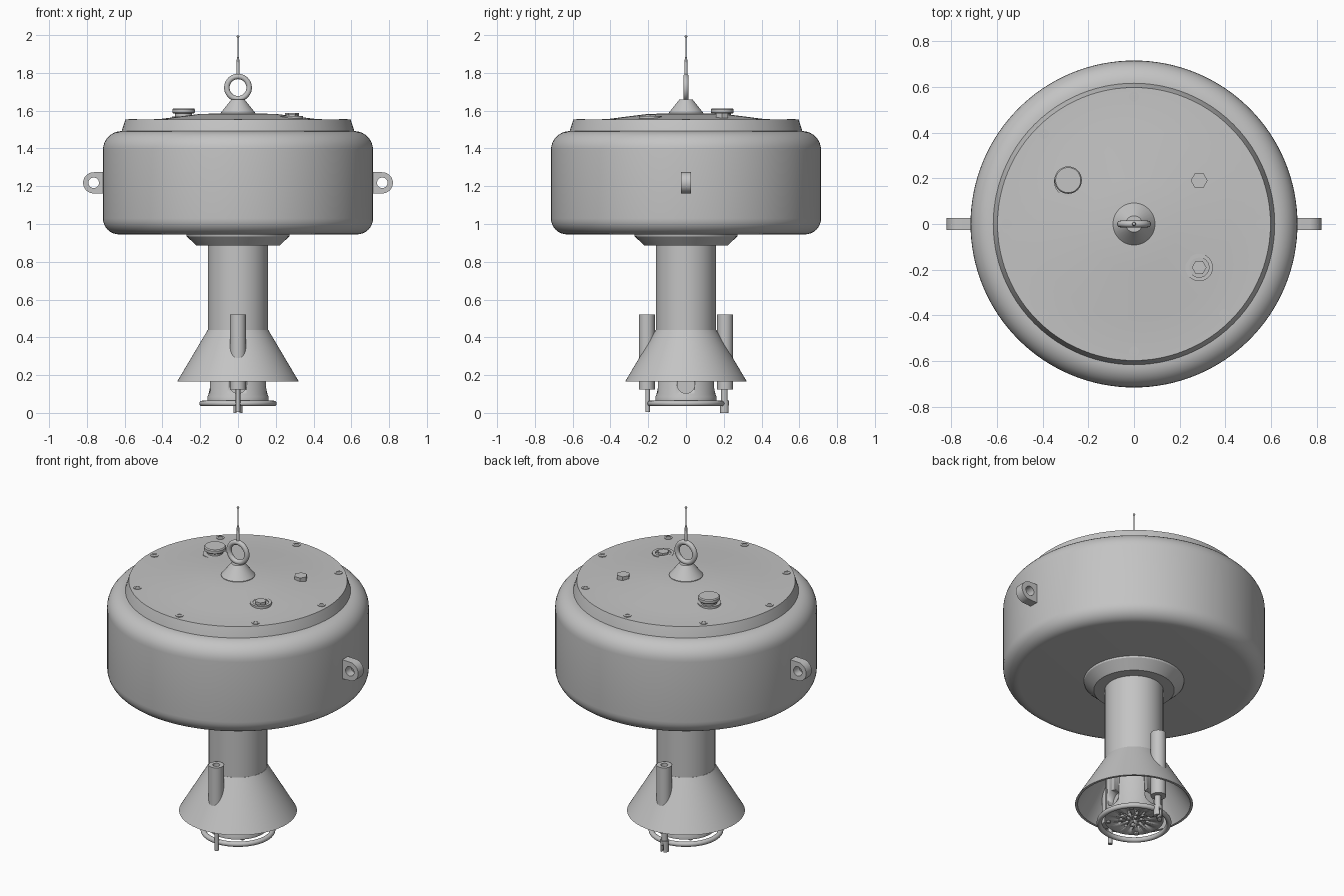
import bpy, bmesh, math
from mathutils import Matrix, Vector

cube = bpy.data.objects.get("Cube")
if cube:
    bpy.data.objects.remove(cube, do_unlink=True)

grey = bpy.data.materials.new("matte_grey")
grey.use_nodes = True
COLOUR = (0.55, 0.55, 0.55, 1)
grey.diffuse_color = COLOUR
grey.node_tree.nodes["Principled BSDF"].inputs["Base Color"].default_value = COLOUR


def finish(name, bm, loc=(0, 0, 0)):
    bmesh.ops.remove_doubles(bm, verts=bm.verts, dist=1e-5)
    bmesh.ops.recalc_face_normals(bm, faces=bm.faces)
    mesh = bpy.data.meshes.new(name)
    bm.to_mesh(mesh)
    bm.free()
    mesh.materials.append(grey)
    obj = bpy.data.objects.new(name, mesh)
    bpy.context.collection.objects.link(obj)
    obj.location = loc
    bpy.ops.object.select_all(action='DESELECT')
    obj.select_set(True)
    bpy.context.view_layer.objects.active = obj
    bpy.ops.object.shade_smooth_by_angle(angle=math.radians(30))
    return obj


def lathe(name, profile, loc=(0, 0, 0), sides=32, closed=False):
    """Turn a (radius, height) profile around the z axis."""
    bm = bmesh.new()
    verts = [bm.verts.new((r, 0, z)) for r, z in profile]
    pairs = list(zip(verts, verts[1:]))
    if closed:
        pairs.append((verts[-1], verts[0]))
    edges = [bm.edges.new(p) for p in pairs]
    bmesh.ops.spin(bm, geom=verts + edges, cent=(0, 0, 0), axis=(0, 0, 1),
                   angle=math.tau, steps=sides, use_duplicate=False)
    return finish(name, bm, loc)


def rod(name, r, z0, z1, loc=(0, 0, 0), sides=24):
    return lathe(name, [(0, z0), (r, z0), (r, z1), (0, z1)], loc, sides)


def pipe(name, r_in, r_out, z0, z1, loc=(0, 0, 0), sides=32):
    return lathe(name, [(r_in, z0), (r_out, z0), (r_out, z1), (r_in, z1)], loc, sides, True)


def arc(cr, cz, rad, a0, a1, steps=8):
    angles = [math.radians(a0 + (a1 - a0) * i / steps) for i in range(steps + 1)]
    return [(cr + rad * math.cos(a), cz + rad * math.sin(a)) for a in angles]


def torus(name, major, minor, loc):
    return lathe(name, arc(major, 0, minor, 0, 345, 23), loc, 64, True)


def cut(obj, cutter):
    cutter.hide_render = True
    cutter.hide_viewport = True
    mod = obj.modifiers.new("cut", 'BOOLEAN')
    mod.solver = 'EXACT'
    mod.object = cutter
    bpy.ops.object.select_all(action='DESELECT')
    bpy.context.view_layer.objects.active = obj
    bpy.ops.object.modifier_apply(modifier=mod.name)
    bpy.data.objects.remove(cutter, do_unlink=True)


# Float body with rounded rims
lathe("float_body", [(0, 0.945)] + arc(0.63, 1.03, 0.085, -90, 0)
      + arc(0.615, 1.392, 0.1, 0, 90) + [(0, 1.492)], sides=128)

# Bolted lid with shallow raised centre
lathe("lid", [(0, 1.48), (0.618, 1.48), (0.615, 1.495), (0.597, 1.552), (0.42, 1.555),
              (0.2, 1.583), (0, 1.586)], sides=96)
for i in range(8):
    a = math.tau * i / 8
    spot = (0.557 * math.cos(a), 0.557 * math.sin(a), 1.55)
    pipe("lid_bolt_washer", 0.012, 0.022, 0, 0.006, spot, 16)
    rod("lid_bolt", 0.012, 0, 0.004, spot, 6)

# Lid fittings
rod("filler_cap_base", 0.065, 1.55, 1.57, (-0.285, 0.185, 0))
rod("filler_cap_stem", 0.045, 1.56, 1.59, (-0.288, 0.192, 0))
lathe("filler_cap", [(0, 1.585), (0.055, 1.585), (0.06, 1.59), (0.06, 1.606),
                     (0.055, 1.612), (0, 1.612)], (-0.288, 0.192, 0))
rod("hex_plug", 0.037, 1.55, 1.587, (0.285, 0.19, 0), 6)
pipe("vent_ring", 0.043, 0.06, 1.55, 1.572, (0.285, -0.19, 0))
rod("vent_core", 0.032, 1.55, 1.58, (0.285, -0.19, 0), 6)

# Lifting eye and antenna
lathe("eye_base", [(0, 1.57), (0.092, 1.57), (0.092, 1.588), (0.036, 1.658), (0, 1.658)])
eye = torus("lifting_eye", 0.059, 0.0145, (0, 0, 1.722))
eye.rotation_euler.x = math.pi / 2
lathe("antenna", [(0, 1.78), (0.009, 1.78), (0.007, 1.87), (0.0035, 1.885), (0.0025, 1.99),
                  (0, 1.99)], sides=12)
lathe("antenna_tip", arc(0, 1.993, 0.007, -90, 90), sides=12)

# Side lugs with holes
for side, label in ((1, "left"), (-1, "right")):
    bm = bmesh.new()
    hole = arc(0.764, 1.218, 0.028, 0, 360, 32)[:-1]
    outline = [(0.69, 1.16)] + arc(0.764, 1.218, 0.056, -85, 85, 20) + [(0.69, 1.276)]
    loops = []
    for pts in (outline, hole):
        vs = [bm.verts.new((side * x, -0.026, z)) for x, z in pts]
        loops += [bm.edges.new((vs[i - 1], vs[i])) for i in range(len(vs))]
    bmesh.ops.triangle_fill(bm, edges=loops, use_beauty=True)
    ext = bmesh.ops.extrude_face_region(bm, geom=bm.faces[:])
    bmesh.ops.translate(bm, vec=(0, 0.052, 0),
                        verts=[v for v in ext["geom"] if isinstance(v, bmesh.types.BMVert)])
    finish(label + "_lug", bm)

# Column, collar and conical skirt
lathe("collar", [(0.15, 0.95), (0.275, 0.95), (0.272, 0.935), (0.22, 0.885), (0.15, 0.885)],
      sides=64, closed=True)
rod("column", 0.16, 0.42, 0.95, sides=64)
lathe("skirt", [(0.15, 0.438), (0.161, 0.438), (0.322, 0.166), (0.308, 0.166), (0.15, 0.42)],
      sides=96, closed=True)

# Sensor housing with side ports and perforated base
housing = lathe("sensor_housing", [(0, 0.065), (0.162, 0.065), (0.162, 0.085), (0.155, 0.1),
                                   (0.155, 0.43), (0, 0.43)], sides=64)
bm = bmesh.new()
for i in range(4):
    turn = Matrix.Rotation(math.tau * i / 4, 4, 'Z')
    bmesh.ops.create_cone(bm, cap_ends=True, segments=32, radius1=0.046, radius2=0.046, depth=0.1,
                          matrix=turn @ Matrix.Translation((0.16, 0, 0.15))
                          @ Matrix.Rotation(math.pi / 2, 4, 'Y'))
for row in range(-2, 3):
    count = 5 - abs(row)
    for k in range(count):
        spot = Vector(((k - (count - 1) / 2) * 0.042, row * 0.036, 0.065))
        bmesh.ops.create_cone(bm, cap_ends=True, segments=16, radius1=0.01, radius2=0.01,
                              depth=0.03, matrix=Matrix.Translation(spot))
cut(housing, finish("housing_cutter", bm))
for i in range(4):
    a = math.tau * (i + 0.5) / 4
    rod("base_screw", 0.012, 0.055, 0.07, (0.14 * math.cos(a), 0.14 * math.sin(a), 0), 12)

# Guard ring
torus("guard_ring", 0.19, 0.0145, (0, 0, 0.05))

# Guide tubes through the skirt
for side, label in ((-1, "front"), (1, "back")):
    spot = (0, side * 0.207, 0)
    lathe(label + "_guide_tube", [(0, 0.125), (0.042, 0.125), (0.042, 0.52), (0.02, 0.52),
                                  (0.02, 0.44), (0, 0.44)], spot)
rod("front_guide_rod", 0.012, 0.004, 0.13, (0, -0.203, 0))
rod("back_guide_rod", 0.018, 0.06, 0.13, (0, 0.203, 0))
fork = rod("back_fork", 0.024, 0, 0.066, (0, 0.203, 0))
bm = bmesh.new()
bmesh.ops.create_cube(bm, size=1, matrix=Matrix.Translation((0, 0.203, 0.01))
                      @ Matrix.Diagonal((0.014, 0.1, 0.06, 1)))
cut(fork, finish("fork_cutter", bm))
